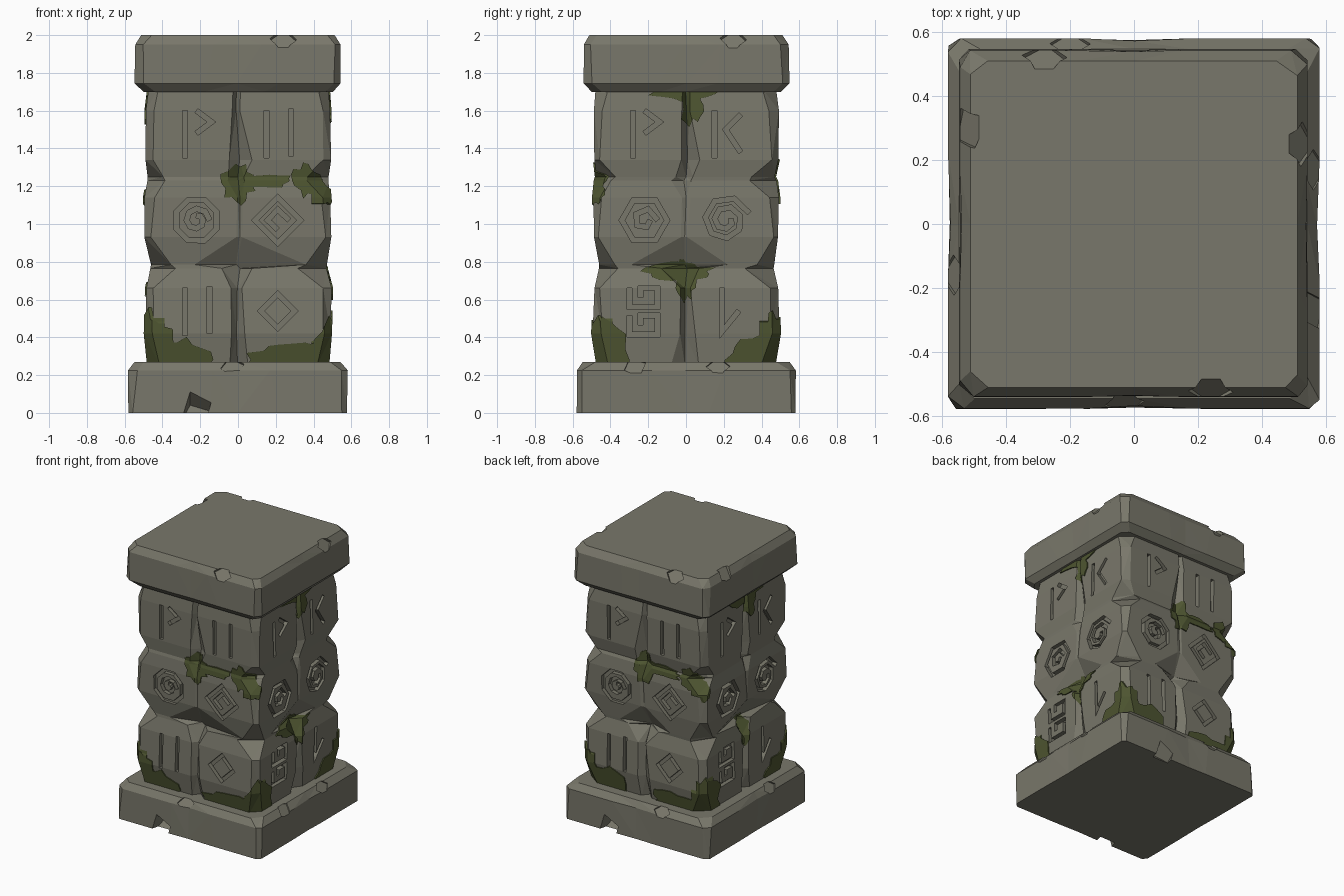
import bpy
import bmesh
import math
import random
from mathutils import Matrix, Vector

if "Cube" in bpy.data.objects:
    bpy.data.objects.remove(bpy.data.objects["Cube"], do_unlink=True)


def make_material(name, color):
    mat = bpy.data.materials.new(name)
    mat.use_nodes = True
    mat.diffuse_color = color
    mat.node_tree.nodes["Principled BSDF"].inputs["Base Color"].default_value = color
    return mat


STONE = make_material("weathered stone", (0.19, 0.185, 0.145, 1))
MOSS = make_material("dark moss", (0.075, 0.09, 0.03, 1))


def on_side(side, u, out, z):
    """Place a point on one of the four sides: 0 front, 1 right, 2 back, 3 left."""
    return Matrix.Rotation(side * math.pi / 2, 3, "Z") @ Vector((u, -out, z))


def finish(bm, name, mat):
    bmesh.ops.triangulate(bm, faces=[f for f in bm.faces if len(f.verts) == 4])
    bmesh.ops.recalc_face_normals(bm, faces=bm.faces)
    mesh = bpy.data.meshes.new(name)
    bm.to_mesh(mesh)
    bm.free()
    if mat:
        mesh.materials.append(mat)
    obj = bpy.data.objects.new(name, mesh)
    bpy.context.collection.objects.link(obj)
    return obj


def loft(name, rings, seed, rough, grow=0.0, mat=STONE):
    """Stack of square rings: height, half width, corner cut, seam width, seam depth."""
    rng = random.Random(seed)
    bm = bmesh.new()
    loops = []
    for z, half, cut, seam, depth in rings:
        loop = []
        for side in range(4):
            wobble = rng.uniform(-rough, rough)
            left, right = (seam * rng.uniform(0.6, 1.4) for _ in range(2))
            a, b = (cut * rng.uniform(0.7, 1.3) for _ in range(2))
            out = half + wobble + grow
            shift = rng.uniform(-rough, rough) * 2
            for u, sink in ((a - half - grow, 0), (shift - left, 0), (shift, depth),
                            (shift + right, 0), (half + grow - b, 0)):
                loop.append(bm.verts.new(on_side(side, u, out - sink, z)))
        loops.append(loop)
    count = len(loops[0])
    for low, high in zip(loops, loops[1:]):
        for i in range(count):
            j = (i + 1) % count
            bm.faces.new((low[i], low[j], high[j], high[i]))
    bm.faces.new(loops[0][::-1])
    bm.faces.new(loops[-1])
    return finish(bm, name, mat)


def boolean(obj, cutter, operation, mat):
    """Apply a boolean and remove the cutter."""
    cutter.hide_render = True
    mod = obj.modifiers.new("cut", "BOOLEAN")
    mod.object, mod.operation, mod.solver = cutter, operation, "EXACT"
    bpy.context.view_layer.update()
    graph = bpy.context.evaluated_depsgraph_get()
    mesh = bpy.data.meshes.new_from_object(obj.evaluated_get(graph))
    obj.modifiers.clear()
    obj.data = mesh
    mesh.materials.clear()
    mesh.materials.append(mat)
    for face in mesh.polygons:
        face.material_index = 0
    bpy.data.objects.remove(cutter, do_unlink=True)


def ribbon(bm, side, u, z, points, closed, width=0.026):
    """Mitred stroke reaching from outside the wall to the groove floor."""
    pts = [Vector(p) for p in points]
    n = len(pts)
    sections = []
    for i, p in enumerate(pts):
        before = pts[i - 1] if closed or i else p
        after = pts[(i + 1) % n] if closed or i < n - 1 else p
        d1, d2 = (p - before), (after - p)
        d1 = (d1 if d1.length else d2).normalized()
        d2 = (d2 if d2.length else d1).normalized()
        n1, n2 = Vector((-d1.y, d1.x)), Vector((-d2.y, d2.x))
        mitre = (n1 + n2).normalized()
        mitre *= width / 2 / max(mitre.dot(n1), 0.35)
        sections.append([bm.verts.new(on_side(side, u + q.x, out, z + q.y))
                         for q, out in ((p + mitre, 0.46), (p - mitre, 0.46),
                                        (p - mitre, 0.6), (p + mitre, 0.6))])
    for i in range(n if closed else n - 1):
        a, b = sections[i], sections[(i + 1) % n]
        for k in range(4):
            m = (k + 1) % 4
            bm.faces.new((a[k], a[m], b[m], b[k]))
    if not closed:
        bm.faces.new(sections[0])
        bm.faces.new(sections[-1][::-1])


def spiral(sides, outer, inner, steps, phase=0.0):
    pts = []
    for i in range(steps):
        r = outer + (inner - outer) * i / max(steps - 1, 1)
        a = math.tau * i / sides + phase
        pts.append((r * math.cos(a), r * math.sin(a)))
    return pts


# Geometric carving motifs: lists of (points, closed)
UPRIGHT = [(-0.06, -0.13), (-0.06, 0.12)]
HOOK = [(-0.08, 0.12), (-0.08, 0.02), (0.07, 0.02), (0.07, 0.12), (-0.02, 0.12), (-0.02, 0.07)]
bars = [(UPRIGHT, False), ([(0.07, -0.12), (0.07, 0.13)], False)]
chevron = [(UPRIGHT, False), ([(0.0, 0.12), (0.08, 0.06), (0.0, 0.0)], False)]
lozenge = [(spiral(4, 0.09, 0.09, 4), True)]
branch = [(UPRIGHT, False), ([(0.08, 0.1), (0.0, 0.02), (0.08, -0.1)], False)]
key = [(HOOK, False), ([(x, y - 0.145) for x, y in HOOK], False)]
tick = [([(-0.02, 0.12), (-0.02, -0.11), (0.07, 0.0)], False)]
octagon = [(spiral(8, 0.115, 0.115, 8, 0.39), True), (spiral(8, 0.07, 0.025, 11), False)]
diamond = [(spiral(4, 0.12, 0.12, 4), True), (spiral(4, 0.06, 0.05, 4), False)]
hexagon = [(spiral(6, 0.12, 0.12, 6), True), (spiral(5, 0.07, 0.03, 6), False)]
coil = [(spiral(7, 0.13, 0.03, 15, 0.3), False)]

# Pillar shaft: three courses of rough blocks with a seam on each side
SHAFT = [
    (0.25, 0.47, 0.08, 0.06, 0.05), (0.42, 0.49, 0.04, 0.04, 0.04),
    (0.66, 0.49, 0.04, 0.03, 0.04), (0.765, 0.465, 0.12, 0.1, 0.07),
    (0.785, 0.465, 0.12, 0.3, 0.06), (0.93, 0.49, 0.03, 0.02, 0.005),
    (1.14, 0.49, 0.04, 0.02, 0.01), (1.23, 0.475, 0.11, 0.05, 0.03),
    (1.25, 0.475, 0.11, 0.05, 0.04), (1.34, 0.49, 0.04, 0.05, 0.05),
    (1.6, 0.49, 0.04, 0.02, 0.04), (1.72, 0.475, 0.07, 0.02, 0.04)]
shaft = loft("block_shaft", SHAFT, 4, 0.006)

# Carvings: opposite sides share the same motifs
layout = {0: ((chevron, bars), (octagon, diamond), (bars, lozenge)),
          1: ((chevron, branch), (hexagon, coil), (key, tick))}
carving = bmesh.new()
for side in range(4):
    for z, pair in zip((1.48, 1.02, 0.54), layout[side % 2]):
        for u, motif in zip((-0.22, 0.21), pair):
            for points, closed in motif:
                ribbon(carving, side, u, z, points, closed)
boolean(shaft, finish(carving, "carving_cutter", None), "DIFFERENCE", STONE)

# Base and cap slabs
base = loft("base_slab", [(0, 0.58, 0.03, 0.2, 0.004), (0.225, 0.58, 0.04, 0.2, 0.008),
                          (0.27, 0.545, 0.06, 0.2, 0)], 7, 0.004)
cap = loft("cap_slab", [(1.7, 0.5, 0.05, 0.2, 0), (1.745, 0.545, 0.04, 0.2, 0.004),
                        (1.95, 0.543, 0.04, 0.2, 0.004), (2, 0.51, 0.05, 0.2, 0)], 9, 0.004)


def chip(slab, side, u, out, z, size):
    """Break a wedge out of a slab edge."""
    bm = bmesh.new()
    turn = Matrix.Rotation(0.7, 4, "X") @ Matrix.Rotation(0.6 + u, 4, "Y")
    bmesh.ops.create_cube(bm, size=size, matrix=Matrix.Translation((0, 0, 0)) @ turn)
    for v in bm.verts:
        v.co = on_side(side, u + v.co.x, out + v.co.y, z + v.co.z)
    boolean(slab, finish(bm, "chip_cutter", None), "DIFFERENCE", STONE)


for side, u in ((0, 0.24), (1, 0.25), (2, 0.28), (3, -0.3)):
    chip(cap, side, u, 0.55, 2.0, 0.1)
for side, u in ((0, -0.03), (1, -0.27), (1, 0.17), (2, 0.2), (3, 0.16)):
    chip(base, side, u, 0.59, 0.27, 0.09)
for side in (0, 2):
    chip(base, side, -0.22, 0.59, 0.02, 0.12)


# Moss: ragged patches that hug the shaft
def moss(side, u, z, wide, tall, rng):
    patch = loft("moss_patch", SHAFT, 4, 0.006, 0.008, MOSS)
    bm = bmesh.new()
    corners = 18
    outline = []
    for i in range(corners):
        a = math.tau * i / corners
        r = rng.uniform(0.65, 1.1)
        outline.append((u + wide * r * math.cos(a), z + tall * r * math.sin(a)))
    inner, outer = ([bm.verts.new(on_side(side, x, out, y)) for x, y in outline]
                    for out in (0.39, 0.6))
    bm.faces.new(inner)
    bm.faces.new(outer[::-1])
    for i in range(corners):
        j = (i + 1) % corners
        bm.faces.new((inner[i], inner[j], outer[j], outer[i]))
    boolean(patch, finish(bm, "moss_cutter", None), "INTERSECT", MOSS)


front_moss = [(-0.46, 0.28, 0.14, 0.24), (-0.3, 0.28, 0.18, 0.14), (0.25, 0.28, 0.22, 0.11),
              (0.47, 0.3, 0.07, 0.22), (0.0, 1.22, 0.09, 0.12), (0.14, 1.23, 0.18, 0.04),
              (0.36, 1.23, 0.08, 0.09)]
side_moss = [(0.0, 1.71, 0.2, 0.08), (0.03, 1.63, 0.07, 0.11), (-0.04, 0.75, 0.19, 0.05),
             (0.0, 0.7, 0.06, 0.12), (-0.42, 0.28, 0.14, 0.22), (0.38, 0.28, 0.2, 0.14),
             (0.47, 0.34, 0.06, 0.2), (-0.47, 1.18, 0.05, 0.09)]
rng = random.Random(11)
for side in range(4):
    for patch in (side_moss if side % 2 else front_moss):
        moss(side, *patch, rng)
